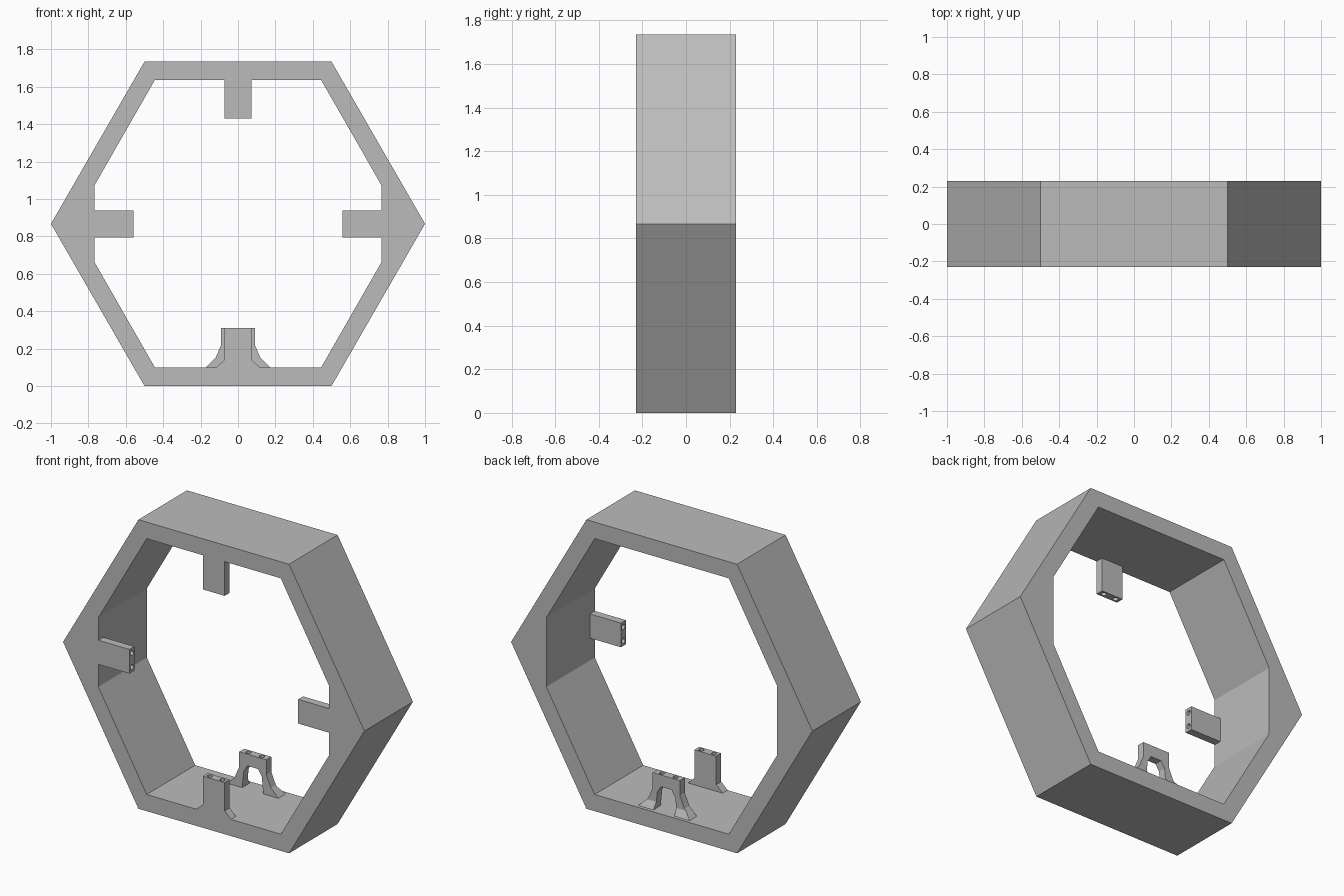
import bpy
import bmesh
from math import pi
from mathutils import Matrix, Vector

default = bpy.data.objects.get("Cube")
if default:
    bpy.data.objects.remove(default, do_unlink=True)

# Single plain grey
GREY = (0.5, 0.5, 0.5, 1)
grey = bpy.data.materials.new("plain grey")
grey.use_nodes = True
grey.diffuse_color = GREY
grey.node_tree.nodes["Principled BSDF"].inputs["Base Color"].default_value = GREY

MID = 0.867     # height of the hexagon centre
HALF = 0.23     # half depth of the frame
THICK = 0.047   # thickness of the mounting tabs
FLOOR = 0.10    # inner floor of the frame


def finish(name, bm):
    bmesh.ops.recalc_face_normals(bm, faces=bm.faces)
    mesh = bpy.data.meshes.new(name)
    bm.to_mesh(mesh)
    bm.free()
    mesh.materials.append(grey)
    obj = bpy.data.objects.new(name, mesh)
    bpy.context.collection.objects.link(obj)
    return obj


def prism(name, outline, y0, y1):
    """Extrude an (x, z) outline from y0 to y1."""
    bm = bmesh.new()
    face = bm.faces.new([bm.verts.new((x, y0, z)) for x, z in outline])
    out = bmesh.ops.extrude_face_region(bm, geom=[face], use_keep_orig=True)
    moved = [v for v in out["geom"] if isinstance(v, bmesh.types.BMVert)]
    bmesh.ops.translate(bm, verts=moved, vec=(0, y1 - y0, 0))
    return finish(name, bm)


def mirrored(half):
    """Complete a right-hand outline, listed bottom to top, across x = 0."""
    return half + [(-x, z) for x, z in reversed(half)]


def cut(target, cutter):
    cutter.hide_render = True
    mod = target.modifiers.new("cut", 'BOOLEAN')
    mod.operation = 'DIFFERENCE'
    mod.solver = 'EXACT'
    mod.object = cutter
    bpy.context.view_layer.objects.active = target
    bpy.ops.object.modifier_apply(modifier=mod.name)
    bpy.data.objects.remove(cutter, do_unlink=True)


def drill(target, tip, direction, spread, depth):
    """Sink a pair of round holes into the end of a tab."""
    axis = Vector(direction)
    side = Vector((axis.z, 0, axis.x)) * spread
    turn = axis.to_track_quat('Z', 'Y').to_matrix().to_4x4()
    bm = bmesh.new()
    for sign in (-1, 1):
        place = Matrix.Translation(Vector(tip) + side * sign) @ turn
        bmesh.ops.create_cone(bm, cap_ends=True, segments=16, radius1=0.015,
                              radius2=0.015, depth=depth * 2, matrix=place)
    cut(target, finish("hole_cutter", bm))


# Hexagonal frame with flattened inner side corners
frame = prism("hexagon_frame", mirrored([(0.5, 0), (1, MID), (0.5, 2 * MID)]),
              -HALF, HALF)
opening = mirrored([(0.445, FLOOR), (0.766, 0.66), (0.766, 1.075), (0.445, 1.635)])
cut(frame, prism("opening_cutter", opening, -1, 1))

# Tabs flush with the front
front, back = -HALF, -HALF + THICK
tab_y = (front + back) / 2
W = 0.0725

top_tab = prism("top_tab", mirrored([(W, 1.43), (W, 1.635)]), front, back)
drill(top_tab, (0, tab_y, 1.43), (0, 0, -1), 0.042, 0.1)

for side, name in ((1, "left_tab"), (-1, "right_tab")):
    ends = (0.56 * side, 0.766 * side)
    tab = prism(name, [(ends[0], MID - W), (ends[1], MID - W),
                       (ends[1], MID + W), (ends[0], MID + W)], front, back)
    drill(tab, (ends[0], tab_y, MID), (-side, 0, 0), 0.042, 0.1)

bottom_tab = prism("bottom_tab", mirrored([(0.115, FLOOR), (W, 0.14), (W, 0.31)]),
                   front, back)
drill(bottom_tab, (0, tab_y, 0.31), (0, 0, 1), 0.042, 0.1)

# Arched bracket towards the back
arch_front = 0.14
arch_back = arch_front + THICK
outer = [(0.17, FLOOR), (0.12, 0.15), (0.09, 0.22), (0.09, 0.31)]
inner = [(0.035, 0.24), (0.06, 0.20), (0.07, FLOOR)]
arch = prism("rear_arch", outer + [(-x, z) for x, z in reversed(outer)]
             + [(-x, z) for x, z in reversed(inner)] + inner,
             arch_front, arch_back)
drill(arch, (0, (arch_front + arch_back) / 2, 0.31), (0, 0, 1), 0.045, 0.05)

# Sloped feet behind the arch
for side, name in ((1, "left_foot"), (-1, "right_foot")):
    bm = bmesh.new()
    for x, z in ((0.07, FLOOR), (0.17, FLOOR), (0.066, 0.14), (0.13, 0.14)):
        bm.verts.new((x * side, arch_back, z))
        if z == FLOOR:
            bm.verts.new((x * side, arch_back + 0.023, z))
    bmesh.ops.convex_hull(bm, input=bm.verts)
    finish(name, bm)
